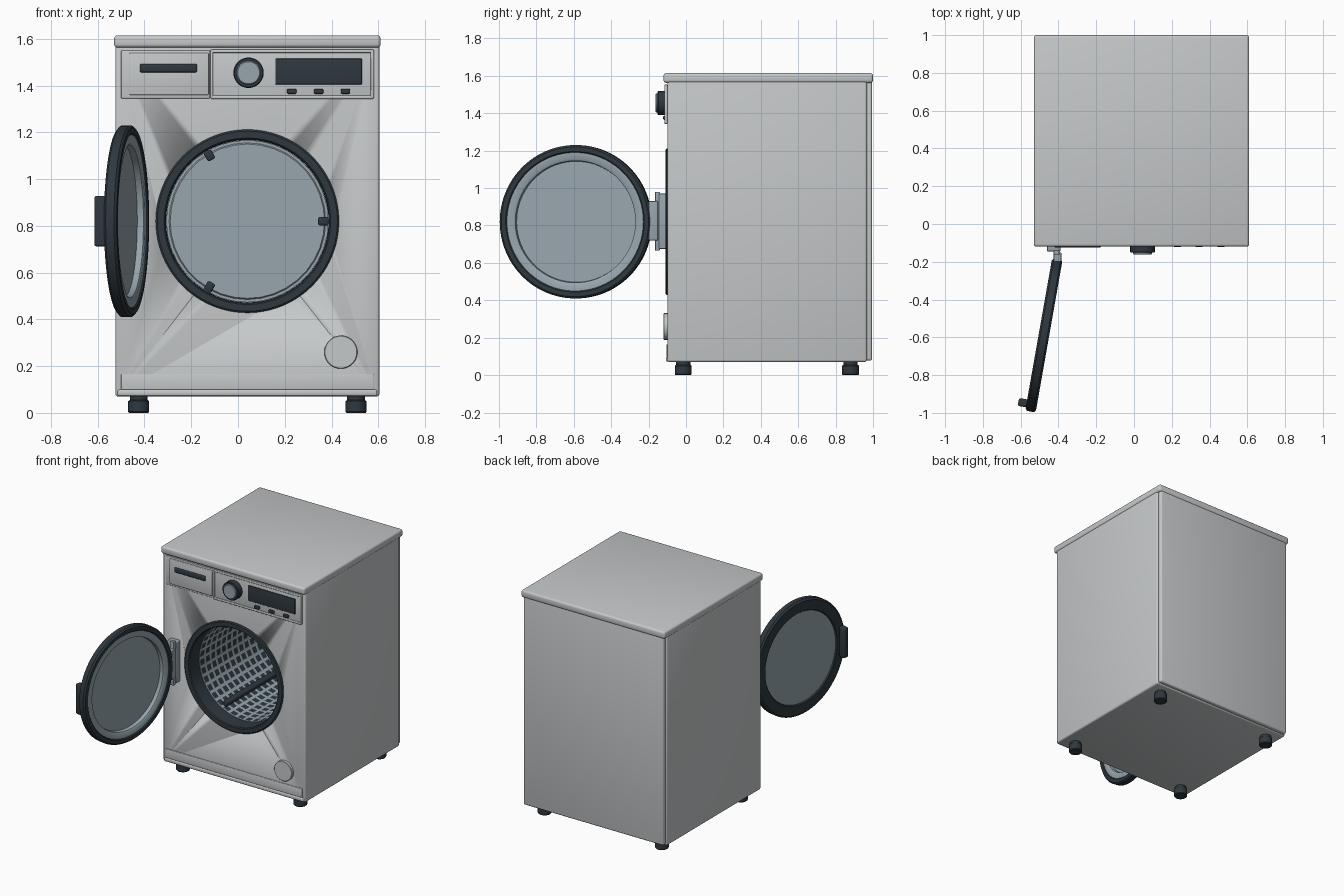
import bpy, bmesh, math
from mathutils import Matrix, Vector

if "Cube" in bpy.data.objects:
    bpy.data.objects.remove(bpy.data.objects["Cube"])


def material(name, rgb):
    m = bpy.data.materials.new(name)
    m.diffuse_color = (*rgb, 1)
    m.use_nodes = True
    m.node_tree.nodes["Principled BSDF"].inputs["Base Color"].default_value = m.diffuse_color
    return m


WHITE = material("white_enamel", (0.56, 0.58, 0.59))
DARK = material("dark_plastic", (0.028, 0.040, 0.050))
STEEL = material("blue_steel", (0.31, 0.38, 0.42))


def finish(name, bm, mats, matrix=None):
    bmesh.ops.recalc_face_normals(bm, faces=bm.faces)
    me = bpy.data.meshes.new(name)
    bm.to_mesh(me)
    bm.free()
    for m in mats:
        me.materials.append(m)
    me.shade_smooth()
    me.set_sharp_from_angle(angle=math.radians(35))
    ob = bpy.data.objects.new(name, me)
    if matrix:
        ob.matrix_world = matrix
    bpy.context.collection.objects.link(ob)
    return ob


def box(name, x, y, z, mat, bevel=0.0, matrix=None):
    """Box from (min, max) pairs with rounded edges."""
    bm = bmesh.new()
    bmesh.ops.create_cube(bm, size=1)
    for v in bm.verts:
        v.co = [(a + b) / 2 + c * (b - a) for (a, b), c in zip((x, y, z), v.co)]
    if bevel:
        bmesh.ops.bevel(bm, geom=bm.edges[:], offset=bevel, segments=3,
                        profile=0.5, affect='EDGES')
    return finish(name, bm, [mat], matrix)


def lathe(name, profile, mats, matrix, segs=72, closed=False, slots=None, dots=()):
    """Revolve (radius, height) points about local z; slots = material per segment."""
    bm = bmesh.new()
    rows = []
    for r, h in profile:
        if r == 0:
            rows.append([bm.verts.new((0, 0, h))] * segs)
        else:
            rows.append([bm.verts.new((r * math.cos(2 * math.pi * i / segs),
                                       r * math.sin(2 * math.pi * i / segs), h))
                         for i in range(segs)])
    n = len(rows)
    holes = []
    for k in range(n if closed else n - 1):
        if profile[k][0] == 0 and profile[(k + 1) % n][0] == 0:
            continue  # nothing to span along the axis
        a, b = rows[k], rows[(k + 1) % n]
        for i in range(segs):
            j = (i + 1) % segs
            f = bm.faces.new(list(dict.fromkeys((a[i], a[j], b[j], b[i]))))
            f.material_index = slots[k] if slots else 0
            if k in dots:
                holes.append(f)
    if holes:
        bmesh.ops.recalc_face_normals(bm, faces=bm.faces)
        bmesh.ops.inset_individual(bm, faces=holes, thickness=0.014)
        for f in holes:
            f.material_index = 1
    return finish(name, bm, mats, matrix)


def facing_front(x, z):
    """Local z points backwards along +y, origin at y = 0."""
    return Matrix.Translation((x, 0, z)) @ Matrix.Rotation(-math.pi / 2, 4, 'X')


CX, CZ = 0.04, 0.82
PORT = facing_front(CX, CZ)

# Cabinet with a round opening
cabinet = box("cabinet", (-0.525, 0.605), (-0.10, 0.967), (0.07, 1.58), WHITE, 0.012)
cutter = lathe("opening_cutter", [(0, -0.3), (0.365, -0.3), (0.365, 0.87), (0, 0.87)],
               [WHITE], PORT)
cutter.hide_render = True
cut = cabinet.modifiers.new("opening", 'BOOLEAN')
cut.operation = 'DIFFERENCE'
cut.solver = 'EXACT'
cut.object = cutter
box("back_panel", (-0.515, 0.595), (0.96, 0.995), (0.078, 1.575), WHITE, 0.012)
box("top_lid", (-0.53, 0.61), (-0.12, 1.0), (1.563, 1.615), WHITE, 0.014)
box("kick_panel", (-0.50, 0.58), (-0.104, -0.09), (0.10, 0.165), WHITE, 0.003)
box("bottom_lip", (-0.515, 0.595), (-0.106, -0.08), (0.072, 0.10), WHITE, 0.008)

# Feet
for fx in (-0.425, 0.505):
    for fy in (-0.015, 0.88):
        lathe("foot", [(0, 0), (0.041, 0), (0.045, 0.005), (0.045, 0.05),
                       (0.038, 0.055), (0.038, 0.08), (0, 0.08)],
              [DARK], Matrix.Translation((fx, fy, 0)), 32)

# Detergent drawer and control panel
box("drawer_surround", (-0.50, -0.12), (-0.106, -0.09), (1.345, 1.55), WHITE, 0.005)
box("drawer_front", (-0.465, -0.125), (-0.115, -0.09), (1.36, 1.54), WHITE, 0.005)
box("drawer_handle", (-0.42, -0.175), (-0.125, -0.11), (1.457, 1.492), DARK, 0.006)
box("control_panel", (-0.115, 0.58), (-0.108, -0.09), (1.345, 1.55), WHITE, 0.005)
for name, zz in (("panel_top_rim", (1.54, 1.555)), ("panel_bottom_rim", (1.343, 1.358))):
    box(name, (-0.115, 0.58), (-0.116, -0.10), zz, WHITE, 0.005)
for name, xx in (("panel_left_rim", (-0.118, -0.106)), ("panel_right_rim", (0.567, 0.582))):
    box(name, xx, (-0.116, -0.10), (1.345, 1.553), WHITE, 0.004)
box("display", (0.16, 0.53), (-0.115, -0.10), (1.405, 1.515), DARK, 0.003)
for bx in (0.23, 0.345, 0.46):
    box("button", (bx - 0.02, bx + 0.02), (-0.122, -0.10), (1.365, 1.386), DARK, 0.005)
lathe("program_knob", [(0, -0.162), (0.047, -0.162), (0.051, -0.158), (0.051, -0.152),
                       (0.061, -0.152), (0.065, -0.147), (0.065, -0.10), (0, -0.10)],
      [DARK, STEEL], facing_front(0.045, 1.455), 48, slots=[1, 1, 1, 0, 0, 0, 0])

# Filter cap
lathe("filter_cap", [(0, -0.12), (0.068, -0.12), (0.071, -0.117), (0.071, -0.09), (0, -0.09)],
      [WHITE], facing_front(0.44, 0.26), 48)

# Door seal around the opening
lathe("door_seal", [(0.350, -0.104), (0.356, -0.110), (0.385, -0.110), (0.392, -0.104),
                    (0.392, -0.095), (0.364, -0.09), (0.364, 0.03), (0.347, 0.03)],
      [DARK], PORT, 96, closed=True)

# Perforated drum
R, ROWS, Y0, Y1 = 0.345, 14, 0.0, 0.85
wall = [(R, Y0 + (Y1 - Y0) * k / ROWS) for k in range(ROWS + 1)]
drum = wall + [(0.335, Y1), (0.33, Y1 - 0.006), (0, Y1 - 0.006),
               (0, Y1 + 0.012), (0.358, Y1 + 0.012), (0.358, Y0)]
lathe("drum", drum, [STEEL, DARK], PORT, 36, closed=True, dots=range(ROWS))

# Drum paddles
for k in range(3):
    turn = PORT @ Matrix.Rotation(k * 2 * math.pi / 3, 4, 'Z')
    box("drum_paddle", (0.303, 0.348), (-0.018, 0.018), (0.03, 0.84), DARK, 0.008, turn)

# Open door: local x runs to the free edge, local z to the inner side
a = math.radians(10)
along = Vector((-math.sin(a), -math.cos(a), 0))
inward = Vector((math.cos(a), -math.sin(a), 0))
side = inward.cross(along)
DOOR = Matrix.Translation((-0.477, -0.589, CZ)) @ Matrix((along, side, inward)).transposed().to_4x4()
lathe("door_rim", [(0.33, -0.028), (0.398, -0.028), (0.41, -0.018), (0.41, 0.018),
                   (0.400, 0.028), (0.376, 0.028), (0.370, 0.022),
                   (0.335, 0.022), (0.326, 0.016), (0.322, -0.018), (0.326, -0.022)],
      [DARK, STEEL], DOOR, 96, closed=True,
      slots=[0, 0, 0, 0, 0, 0, 1, 1, 1, 0, 0])
lathe("door_glass", [(0, -0.020), (0.325, -0.020), (0.325, -0.010), (0, -0.010)],
      [STEEL], DOOR, 96)
box("door_handle", (0.350, 0.392), (-0.108, 0.108), (-0.072, -0.02), DARK, 0.01, DOOR)

# Hinge
box("hinge_plate", (-0.46, -0.39), (-0.145, -0.09), (0.675, 0.97), STEEL, 0.005)
box("hinge_flange", (-0.425, -0.395), (-0.165, -0.14), (0.665, 0.98), STEEL, 0.004)
box("hinge_arm", (-0.425, -0.385), (-0.20, -0.15), (0.72, 0.93), STEEL, 0.004)
